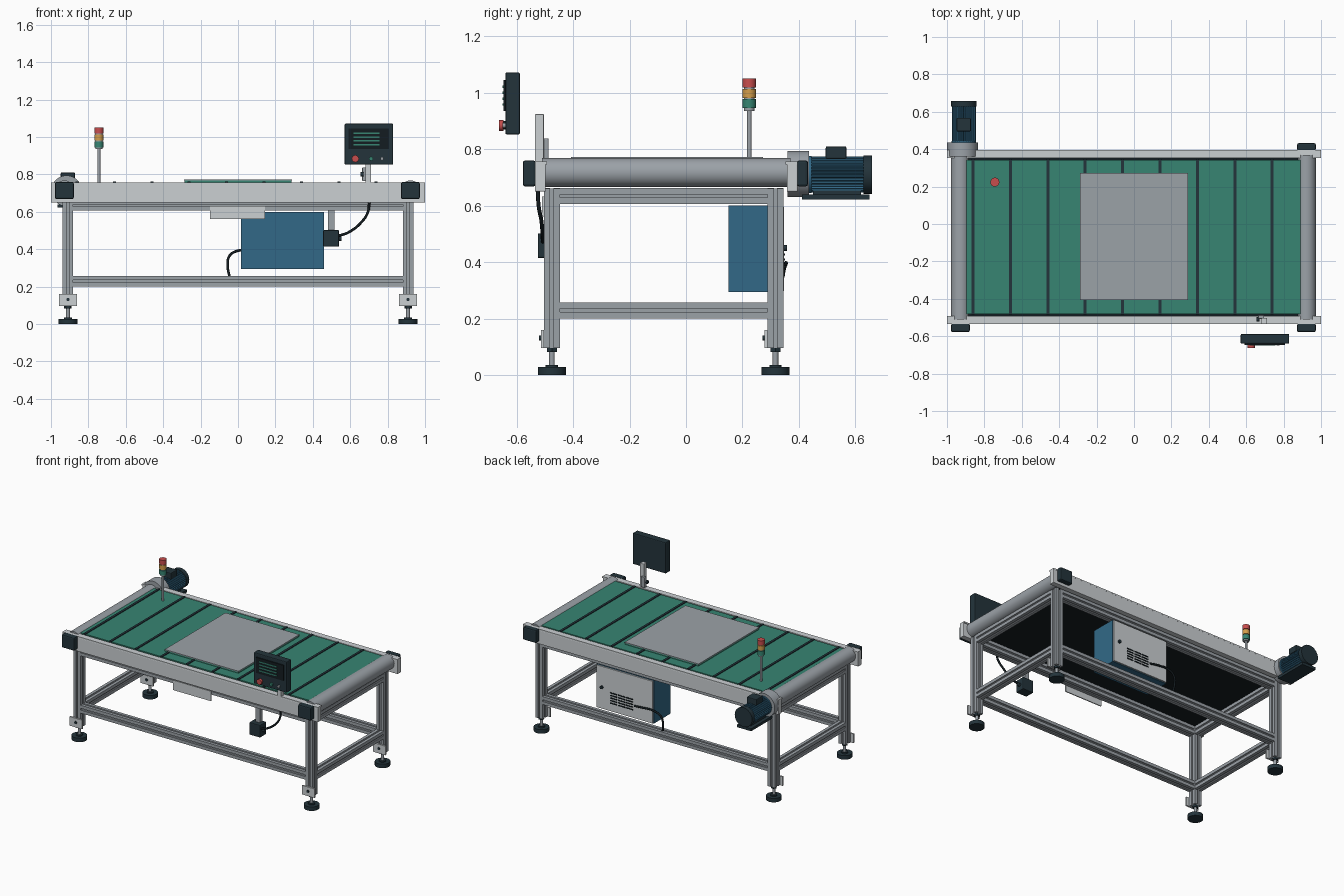
import bpy, bmesh, math
from mathutils import Matrix, Vector

if "Cube" in bpy.data.objects:
    bpy.data.objects.remove(bpy.data.objects["Cube"])


def mat(name, r, g, b):
    m = bpy.data.materials.new(name)
    m.diffuse_color = (r, g, b, 1)
    m.use_nodes = True
    m.node_tree.nodes["Principled BSDF"].inputs["Base Color"].default_value = m.diffuse_color
    return m


GREY = mat("aluminium grey", .33, .36, .39)
LIGHT = mat("light grey", .60, .63, .65)
DARK = mat("dark slate", .017, .034, .044)
BLACK = mat("black rubber", .007, .012, .015)
GREEN = mat("belt green", .038, .235, .170)
BLUE = mat("steel blue", .032, .141, .245)
RED = mat("signal red", .58, .075, .075)
AMBER = mat("signal amber", .66, .34, .07)


def finish(name, bm, m, smooth=False):
    bmesh.ops.recalc_face_normals(bm, faces=bm.faces)
    me = bpy.data.meshes.new(name)
    bm.to_mesh(me)
    bm.free()
    me.materials.append(m)
    ob = bpy.data.objects.new(name, me)
    bpy.context.collection.objects.link(ob)
    if smooth:
        bpy.ops.object.select_all(action='DESELECT')
        ob.select_set(True)
        bpy.context.view_layer.objects.active = ob
        bpy.ops.object.shade_smooth_by_angle(angle=math.radians(35))
    return ob


def box(name, m, x0, x1, y0, y1, z0, z1, bevel=0):
    bm = bmesh.new()
    bmesh.ops.create_cube(bm, size=1)
    for v in bm.verts:
        v.co = ((x0 + x1) / 2 + v.co.x * (x1 - x0),
                (y0 + y1) / 2 + v.co.y * (y1 - y0),
                (z0 + z1) / 2 + v.co.z * (z1 - z0))
    if bevel:
        bmesh.ops.bevel(bm, geom=bm.edges[:], offset=bevel, segments=2,
                        profile=.5, affect='EDGES')
    return finish(name, bm, m)


def prism(name, m, pts, axis, a, b, c, smooth=False):
    """Extrude a 2D outline along an axis from a to b, centred on c in the other two axes."""
    def place(p, t):
        u, v = p[0] + c[0], p[1] + c[1]
        return {'X': (t, u, v), 'Y': (u, t, v), 'Z': (u, v, t)}[axis]
    bm = bmesh.new()
    lo = [bm.verts.new(place(p, a)) for p in pts]
    hi = [bm.verts.new(place(p, b)) for p in pts]
    bm.faces.new(lo)
    bm.faces.new(hi)
    for i in range(len(pts)):
        j = (i + 1) % len(pts)
        bm.faces.new((lo[i], lo[j], hi[j], hi[i]))
    return finish(name, bm, m, smooth)


def ring(r, n=32):
    return [(r * math.cos(2 * math.pi * i / n), r * math.sin(2 * math.pi * i / n)) for i in range(n)]


def cyl(name, m, axis, a, b, c, r, n=32):
    return prism(name, m, ring(r, n), axis, a, b, c, True)


def tslot(h=.028, w=.006, d=.011):
    """Square outline with an undercut slot on each side."""
    side = [(-h, -h), (-w, -h), (-w, -h + .004), (-2 * w, -h + .004), (-w, -h + d),
            (w, -h + d), (2 * w, -h + .004), (w, -h + .004), (w, -h)]
    out = []
    for k in range(4):
        rot = Matrix.Rotation(k * math.pi / 2, 2)
        out += [tuple(rot @ Vector(p)) for p in side]
    return out


def cable(name, pts, r=.007):
    cu = bpy.data.curves.new(name, 'CURVE')
    cu.dimensions = '3D'
    cu.bevel_depth = r
    cu.bevel_resolution = 2
    cu.use_fill_caps = True
    sp = cu.splines.new('BEZIER')
    sp.bezier_points.add(len(pts) - 1)
    for bp, p in zip(sp.bezier_points, pts):
        bp.co = p
        bp.handle_left_type = bp.handle_right_type = 'AUTO'
    cu.materials.append(BLACK)
    ob = bpy.data.objects.new(name, cu)
    bpy.context.collection.objects.link(ob)


LX, YF, YB = .909, -.475, .317   # leg centres

# Legs with levelling feet and foot brackets
for x in (-LX, LX):
    for y in (YF, YB):
        prism("leg", GREY, tslot(), 'Z', .096, .66, (x, y))
        cyl("foot_pad", DARK, 'Z', 0, .028, (x, y), .05)
        cyl("foot_collar", DARK, 'Z', .028, .036, (x, y), .022)
        cyl("foot_stem", GREY, 'Z', .03, .096, (x, y), .010, 16)
        cyl("foot_nut", DARK, 'Z', .082, .096, (x, y), .02, 6)
        box("foot_bracket", LIGHT, x - .049, x + .049, y - .039, y - .028, .096, .16)
        cyl("bracket_bolt", DARK, 'Y', y - .046, y - .039, (x, .131), .009, 12)

# Lower and upper frame rails
for z in (.229, .634):
    for y in (YF, YB):
        prism("long_frame_rail", GREY, tslot(), 'X', -LX + .028, LX - .028, (y, z))
    for x in (-LX, LX):
        prism("cross_frame_rail", GREY, tslot(), 'Y', YF + .028, YB - .028, (x, z))

# Conveyor side rails with a thin top lip
for y0, y1, lip in ((-.535, -.497, -.492), (.357, .395, .352)):
    box("side_rail", LIGHT, -1, 1, y0, y1, .65, .748, .003)
    box("side_rail_lip", LIGHT, -1, 1, min(y0, lip), max(y1, lip), .746, .756)

# Belt bed, green belt and cleats
box("belt_bed", BLACK, -.90, .90, -.492, .352, .668, .742)
box("belt", GREEN, -.905, .905, -.48, .343, .742, .757)
for i in range(9):
    x = -.861 + .2 * i
    box("belt_cleat", DARK, x - .008, x + .008, -.485, .348, .744, .762)

# Work plate on the belt
box("work_plate_base", GREEN, -.287, .287, -.405, .271, .756, .767)
box("work_plate", GREY, -.289, .289, -.407, .273, .767, .773)

# End rollers and bearing blocks
for x in (-.928, .922):
    cyl("end_roller", GREY, 'Y', -.51, .37, (x, .717), .051, 40)
    box("bearing_block", DARK, x - .05, x + .05, -.578, -.533, .668, .76, .008)
box("bearing_block", DARK, .872, .972, .393, .432, .668, .76, .008)

# Drive motor: gearbox flange, finned body, fan cover, terminal box, foot
MC = (-.91, .71)
cyl("gearbox", GREY, 'Y', .36, .435, (-.917, .712), .082, 40)
fins = []
for i in range(32):
    for k, r in enumerate((.058, .064, .064, .058)):
        t = 2 * math.pi * (i + k / 4) / 32
        fins.append((r * math.cos(t), r * math.sin(t)))
prism("motor_body", BLUE, fins, 'Y', .43, .63, MC)
cyl("motor_front_ring", BLUE, 'Y', .43, .445, MC, .066)
cyl("fan_cover", DARK, 'Y', .628, .658, MC, .068)
box("terminal_box", DARK, -.948, -.872, .495, .568, .765, .81, .005)
box("motor_foot", DARK, -.965, -.855, .41, .65, .622, .64)
box("motor_foot_web", DARK, -.94, -.88, .45, .62, .638, .655)

# Signal tower
SC = (-.744, .224)
cyl("signal_pole", GREY, 'Z', .755, .945, SC, .008, 16)
cyl("signal_core", GREY, 'Z', .935, 1.045, SC, .019, 24)
for m, z0, z1, n in ((GREEN, .945, .977, "green"), (AMBER, .982, 1.014, "amber"), (RED, 1.019, 1.051, "red")):
    cyl("signal_lamp_" + n, m, 'Z', z0, z1, SC, .024)

# Operator panel with screen, text bars and buttons
box("panel_post", LIGHT, .682, .712, -.535, -.503, .70, .924, .003)
box("post_clamp", GREY, .664, .696, -.507, -.487, .765, .838, .003)
cyl("clamp_knob", DARK, 'X', .655, .67, (-.51, .80), .012, 16)
box("panel_case", DARK, .57, .83, -.64, -.588, .852, 1.072, .006)
box("panel_screen", BLACK, .592, .808, -.647, -.638, .935, 1.045)
for i in range(4):
    z = 1.021 - .021 * i
    box("screen_bar", GREEN, .618, .757, -.650, -.645, z - .004, z + .004)
cyl("stop_button_base", DARK, 'Y', -.648, -.638, (.627, .884), .015)
cyl("stop_button", RED, 'Y', -.662, -.646, (.627, .884), .019)
cyl("start_button", GREEN, 'Y', -.650, -.638, (.712, .884), .011, 20)
cyl("reset_button", GREY, 'Y', -.650, -.638, (.770, .884), .009, 20)

# Control cabinet, door, lock and vents
box("cabinet", BLUE, .016, .46, .15, .337, .294, .60)
box("cabinet_door", LIGHT, .02, .456, .337, .347, .298, .596)
cyl("door_lock", DARK, 'Y', .345, .358, (.415, .45), .011, 16)
for i in range(5):
    for x in (.20, .262, .324):
        z = .355 + .018 * i
        box("door_vent", BLACK, x - .027, x + .027, .345, .350, z - .004, z + .004)
cable("cabinet_cable", [(.16, .347, .385), (.10, .353, .392), (.0, .352, .392),
                        (-.045, .345, .365), (-.055, .335, .31), (-.045, .325, .25)])

# Hanging sign plate under the front rail
box("front_plate", LIGHT, -.15, .145, -.510, -.503, .562, .632)

# Junction box with hanger, knob and cable
box("junction_hanger", GREY, .482, .516, -.492, -.465, .49, .62)
box("junction_box", DARK, .455, .54, -.525, -.455, .414, .502, .005)
cyl("junction_knob", DARK, 'X', .538, .554, (-.49, .456), .012, 16)
cable("panel_cable", [(.53, -.507, .47), (.59, -.508, .49), (.66, -.512, .545),
                      (.695, -.522, .60), (.702, -.525, .655)])
